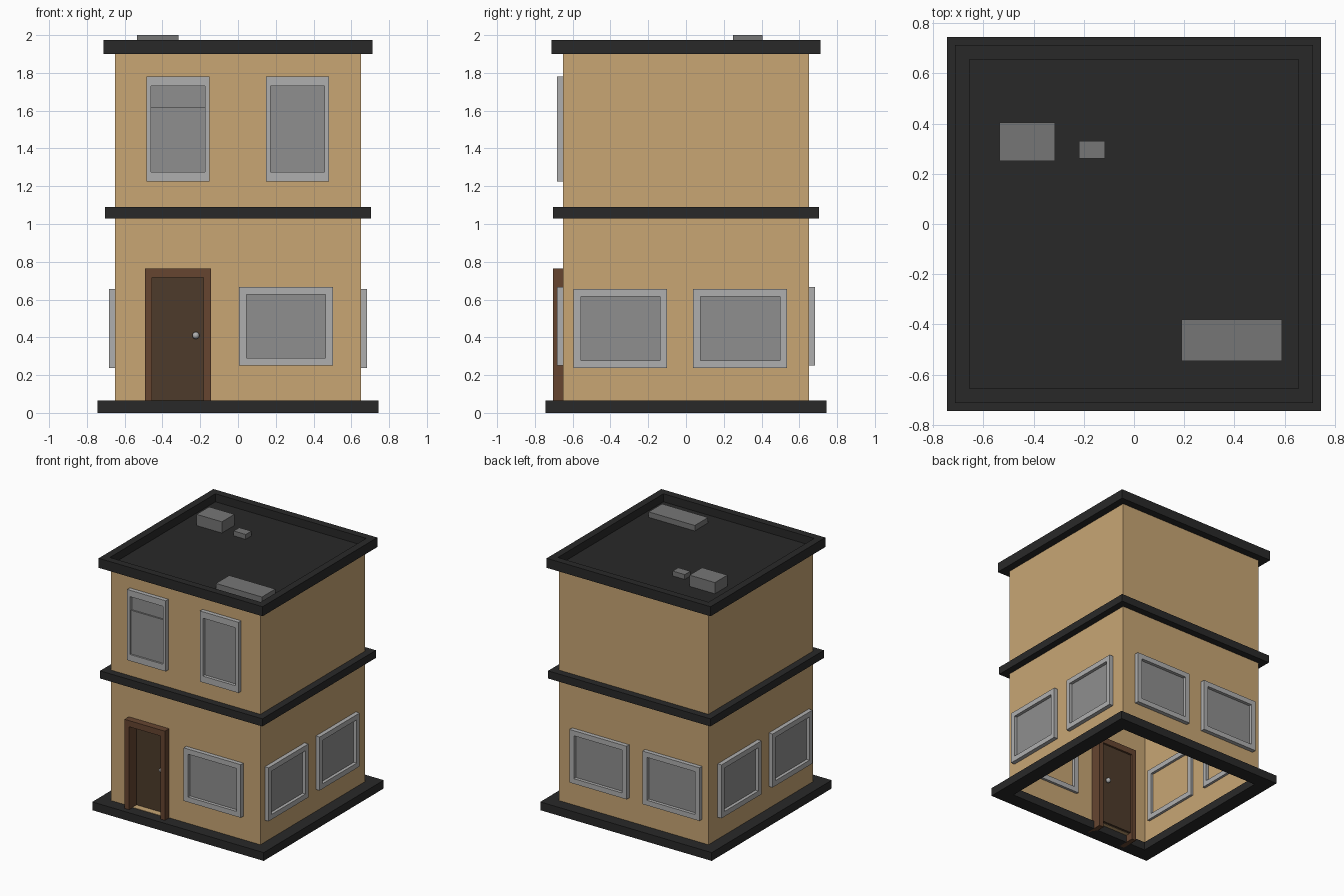
import bpy, bmesh, math
from mathutils import Matrix, Vector

if "Cube" in bpy.data.objects:
    bpy.data.objects.remove(bpy.data.objects["Cube"])

W = 0.65  # half width of the walls


def material(name, r, g, b):
    m = bpy.data.materials.new(name)
    m.diffuse_color = (r, g, b, 1)
    m.use_nodes = True
    m.node_tree.nodes["Principled BSDF"].inputs["Base Color"].default_value = m.diffuse_color
    return m


TAN = material("tan_wall", 0.58, 0.38, 0.175)
DARK = material("dark_trim", 0.022, 0.022, 0.022)
BROWN = material("brown_frame", 0.133, 0.06, 0.03)
DOOR = material("dark_wood", 0.075, 0.044, 0.024)
FRAME = material("light_grey", 0.43, 0.43, 0.43)
GLASS = material("glass_grey", 0.275, 0.275, 0.275)
VENT = material("vent_grey", 0.18, 0.18, 0.18)


def finish(name, bm, mat, recalc=True):
    if recalc:
        bmesh.ops.recalc_face_normals(bm, faces=bm.faces)
    me = bpy.data.meshes.new(name)
    bm.to_mesh(me)
    bm.free()
    me.materials.append(mat)
    ob = bpy.data.objects.new(name, me)
    bpy.context.collection.objects.link(ob)
    return ob


def box(name, x, y, z, mat, rot=0):
    bm = bmesh.new()
    bmesh.ops.create_cube(bm, size=1)
    for v in bm.verts:
        v.co = [a[0] + (c + 0.5) * (a[1] - a[0]) for a, c in zip((x, y, z), v.co)]
    bm.transform(Matrix.Rotation(rot, 4, 'Z'))
    return finish(name, bm, mat)


def ring(name, outer, inner, w, mat, place):
    """Rectangular frame: outer/inner = (u0, u1, v0, v1), w = depth range."""
    bm = bmesh.new()
    loops = []
    for r, d in ((outer, w[0]), (outer, w[1]), (inner, w[1]), (inner, w[0])):
        pts = ((r[0], r[2]), (r[1], r[2]), (r[1], r[3]), (r[0], r[3]))
        loops.append([bm.verts.new(place(u, v, d)) for u, v in pts])
    for a, b in zip(loops, loops[1:] + loops[:1]):
        for i in range(4):
            j = (i + 1) % 4
            bm.faces.new((a[i], a[j], b[j], b[i]))
    return finish(name, bm, mat)


def band(name, half, hole, z):
    ring(name, (-half, half, -half, half), (-hole, hole, -hole, hole), z, DARK,
         lambda u, v, w: Vector((u, v, w)))


# Open-bottomed wall shell with a doorway notch in the front
bm = bmesh.new()
z0, z1 = 0.06, 1.905
front = [(-W, z0), (-0.47, z0), (-0.47, 0.74), (-0.165, 0.74), (-0.165, z0),
         (W, z0), (W, z1), (-W, z1)]
f = [bm.verts.new((x, -W, z)) for x, z in front]
b = [bm.verts.new((x, W, z)) for x, z in ((-W, z0), (W, z0), (W, z1), (-W, z1))]
for face in (f, (f[5], b[1], b[2], f[6]), (b[1], b[0], b[3], b[2]),
             (b[0], f[0], f[7], b[3])):
    bm.faces.new(face)
finish("walls", bm, TAN, recalc=False)

# Plinth, middle band, cornice and sunken roof
band("plinth", 0.745, 0.63, (0, 0.065))
band("middle_band", 0.705, 0.64, (1.03, 1.09))
band("cornice", 0.712, 0.655, (1.90, 1.975))
box("roof_deck", (-0.66, 0.66), (-0.66, 0.66), (1.902, 1.912), DARK)

# Rooftop units
box("roof_unit_large", (-0.535, -0.315), (0.25, 0.405), (1.91, 2.0), VENT)
box("roof_unit_small", (-0.22, -0.115), (0.26, 0.33), (1.91, 1.95), VENT)
box("roof_hatch", (0.19, 0.59), (-0.545, -0.38), (1.91, 1.955), VENT)


def window(name, u, z, bu, bz, rot, split=None):
    """Frame ring through the wall, with glass just in front of the wall."""
    turn = Matrix.Rotation(rot, 3, 'Z')
    inner = (u[0] + bu, u[1] - bu, z[0] + bz, z[1] - bz)
    ring(name + "_frame", (*u, *z), inner, (-0.02, 0.033), FRAME,
         lambda a, c, w: turn @ Vector((a, -W - w, c)))
    gx = (inner[0] - 0.005, inner[1] + 0.005)
    box(name + "_glass", gx, (-W - 0.008, -W - 0.001),
        (inner[2] - 0.005, inner[3] + 0.005), GLASS, rot)
    if split:  # lower sash sits forward of the upper pane
        box(name + "_lower_sash", gx, (-W - 0.02, -W - 0.002),
            (inner[2] - 0.005, split), GLASS, rot)


# Front windows
window("upper_left_window", (-0.485, -0.15), (1.225, 1.78), 0.025, 0.05, 0, 1.618)
window("upper_right_window", (0.147, 0.482), (1.225, 1.78), 0.025, 0.05, 0)
window("lower_front_window", (0.006, 0.502), (0.25, 0.667), 0.038, 0.04, 0)

# Pairs of windows on the right, back and left walls
for side, deg, sign, z in (("right", 90, 1, (0.237, 0.657)),
                           ("back", 180, -1, (0.25, 0.667)),
                           ("left", -90, -1, (0.237, 0.657))):
    for i, (a, c) in enumerate(((-0.595, -0.1), (0.038, 0.535))):
        u = tuple(sorted((sign * a, sign * c)))
        window(f"{side}_window_{i + 1}", u, z, 0.038, 0.04, math.radians(deg))

# Door frame, recessed door and threshold
depth = (-0.703, -0.565)
box("door_jamb_left", (-0.493, -0.455), depth, (0, 0.765), BROWN)
box("door_jamb_right", (-0.183, -0.143), depth, (0, 0.765), BROWN)
box("door_head", (-0.455, -0.183), depth, (0.717, 0.765), BROWN)
box("door", (-0.456, -0.182), (-0.61, -0.58), (0.06, 0.72), DOOR)
box("threshold", (-0.456, -0.182), (-0.66, -0.6), (0.058, 0.068), TAN)

# Door knobs, outside and inside
for side, y in (("outer", -0.63), ("inner", -0.56)):
    bm = bmesh.new()
    bmesh.ops.create_uvsphere(bm, u_segments=16, v_segments=10, radius=0.019,
                              matrix=Matrix.Translation((-0.223, y, 0.41)))
    for face in bm.faces:
        face.smooth = True
    finish(side + "_knob", bm, FRAME)
